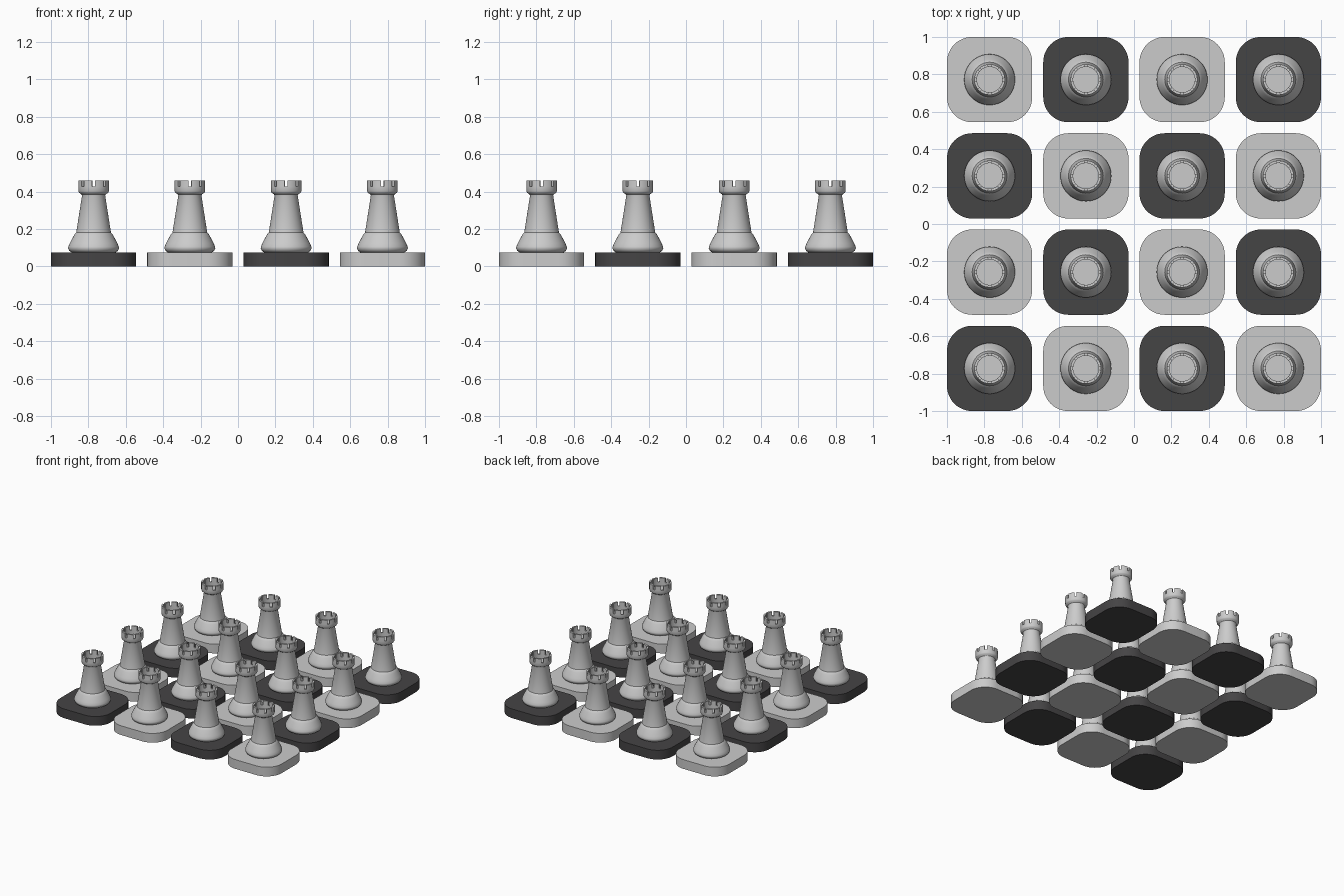
import bpy, bmesh, math

if "Cube" in bpy.data.objects:
    bpy.data.objects.remove(bpy.data.objects["Cube"])

PITCH, HALF, TILE_H, CORNER = 0.5147, 0.228, 0.075, 0.135
SEGS = 64


def to_mesh(bm, name):
    bmesh.ops.recalc_face_normals(bm, faces=bm.faces[:])
    mesh = bpy.data.meshes.new(name)
    bm.to_mesh(mesh)
    bm.free()
    return mesh


def tile_mesh(name, color=None):
    # Rounded square slab
    bm = bmesh.new()
    c, n = HALF - CORNER, 12
    ring = []
    for q, (sx, sy) in enumerate([(1, 1), (-1, 1), (-1, -1), (1, -1)]):
        for k in range(n + 1):
            a = math.pi / 2 * (q + k / n)
            ring.append(bm.verts.new((sx * c + CORNER * math.cos(a), sy * c + CORNER * math.sin(a), 0)))
    base = bm.faces.new(ring)
    ext = bmesh.ops.extrude_face_region(bm, geom=[base], use_keep_orig=True)
    top = [v for v in ext["geom"] if isinstance(v, bmesh.types.BMVert)]
    bmesh.ops.translate(bm, verts=top, vec=(0, 0, TILE_H))
    mesh = to_mesh(bm, name)
    if color:
        mat = bpy.data.materials.new(name)
        mat.diffuse_color = color
        mat.use_nodes = True
        mat.node_tree.nodes["Principled BSDF"].inputs["Base Color"].default_value = mat.diffuse_color
        mesh.materials.append(mat)
    return mesh


def rook_mesh():
    # Turned body, from the foot up over the rim to the sunken floor
    profile = [(0.118, 0.075), (0.130, 0.083), (0.136, 0.096), (0.135, 0.105), (0.128, 0.122),
               (0.116, 0.145), (0.107, 0.162), (0.099, 0.175), (0.093, 0.180),
               (0.062, 0.378), (0.064, 0.384), (0.078, 0.394), (0.082, 0.402),
               (0.082, 0.427), (0.068, 0.427), (0.068, 0.395)]
    bm = bmesh.new()
    rings = [[bm.verts.new((r * math.cos(2 * math.pi * i / SEGS), r * math.sin(2 * math.pi * i / SEGS), z))
              for i in range(SEGS)] for r, z in profile]
    rim = []
    for j in range(len(rings) - 1):
        for i in range(SEGS):
            k = (i + 1) % SEGS
            f = bm.faces.new((rings[j][i], rings[j][k], rings[j + 1][k], rings[j + 1][i]))
            # Eight battlements, with narrow gaps between them
            if j == len(rings) - 3 and (i + 1) % 8 >= 2:
                rim.append(f)
    bm.faces.new(rings[0])
    bm.faces.new(rings[-1])
    ext = bmesh.ops.extrude_face_region(bm, geom=rim)
    top = [v for v in ext["geom"] if isinstance(v, bmesh.types.BMVert)]
    bmesh.ops.translate(bm, verts=top, vec=(0, 0, 0.033))
    return to_mesh(bm, "rook")


def place(name, mesh, x, y):
    ob = bpy.data.objects.new(name, mesh)
    ob.location = (x, y, 0)
    bpy.context.collection.objects.link(ob)
    return ob


# Four by four checkered board with a rook on every tile
tiles = [tile_mesh("dark_tile", (0.06, 0.058, 0.06, 1)), tile_mesh("light_tile")]
rook = rook_mesh()
objects = []
for row in range(4):
    for col in range(4):
        x, y = (col - 1.5) * PITCH, (row - 1.5) * PITCH
        objects.append(place("tile", tiles[(row + col) % 2], x, y))
        objects.append(place("rook", rook, x, y))

# Smooth shading with crisp edges, applied once per shared mesh
for ob in (objects[0], objects[1], objects[2]):
    bpy.ops.object.select_all(action='DESELECT')
    ob.select_set(True)
    bpy.context.view_layer.objects.active = ob
    bpy.ops.object.shade_smooth_by_angle(angle=math.radians(35))
